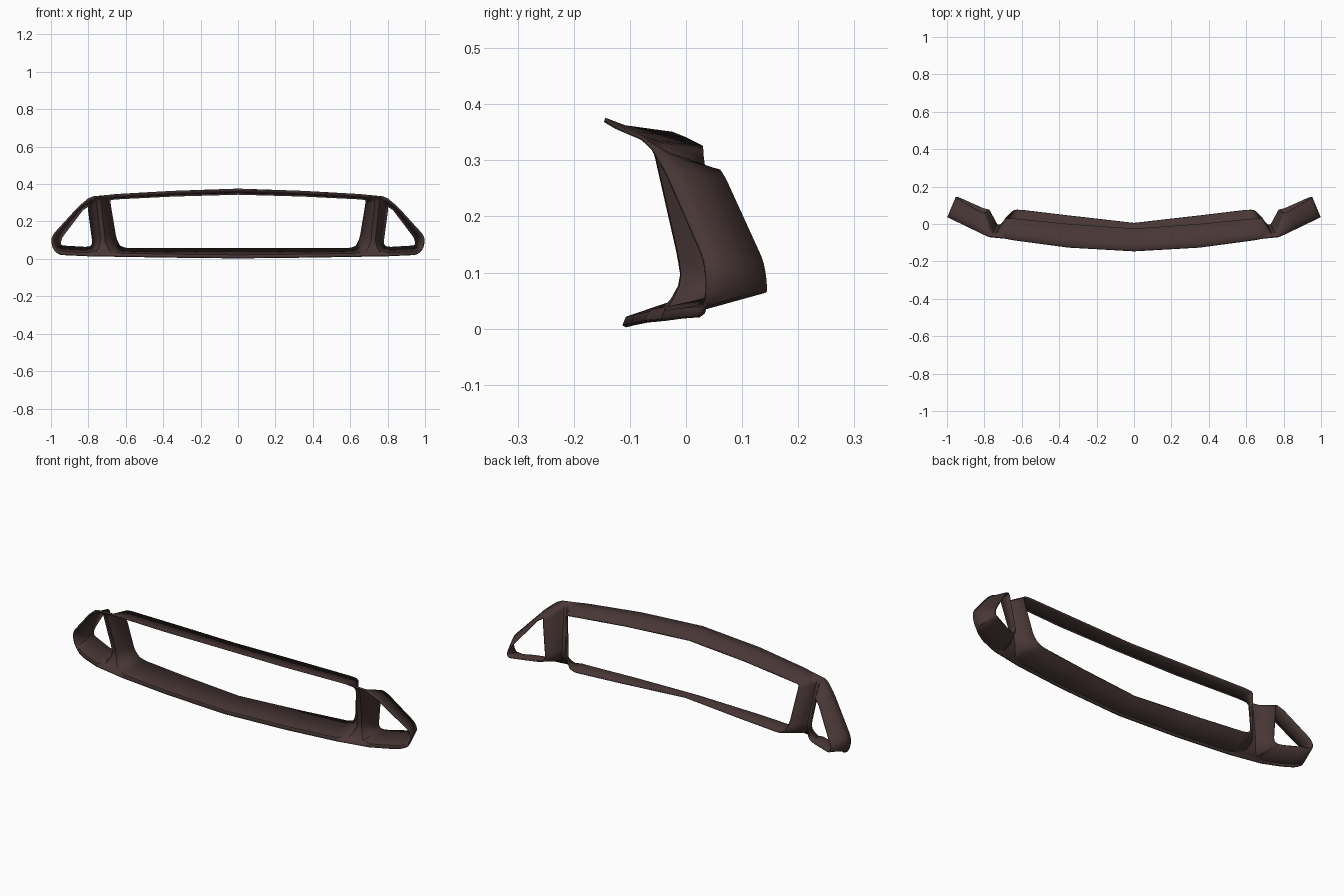
import bpy, bmesh
from mathutils import Vector

cube = bpy.data.objects.get("Cube")
if cube:
    bpy.data.objects.remove(cube)

# One flat colour for the whole moulding
mat = bpy.data.materials.new("dark_brown_plastic")
mat.use_nodes = True
colour = (0.065, 0.038, 0.037, 1)
mat.diffuse_color = colour
bsdf = mat.node_tree.nodes["Principled BSDF"]
bsdf.inputs["Base Color"].default_value = colour
bsdf.inputs["Roughness"].default_value = 0.7

# Each rib runs from the front lip (x, y, z) to the rear lip (x, y, z)
main_opening = [
    (0, -.145, .372, 0, -.025, .347),
    (.35, -.125, .36, .35, 0, .337),
    (.65, -.085, .343, .65, .03, .322),
    (.70, -.075, .338, .685, .03, .318),
    (.735, -.055, .32, .685, .03, .30),
    (.715, -.012, .13, .655, .06, .12),
    (.712, -.005, .085, .645, .068, .09),
    (.69, -.03, .04, .63, .075, .065),
    (.64, -.07, .013, .60, .075, .055),
    (.35, -.095, .008, .35, .045, .053),
    (0, -.11, .004, 0, .005, .055),
]
side_opening = [
    (.80, -.058, .32, .805, .06, .28),
    (.765, -.072, .335, .80, .055, .28),
    (.755, -.052, .315, .80, .06, .27),
    (.735, -.010, .13, .78, .072, .12),
    (.732, -.004, .085, .775, .075, .085),
    (.75, -.025, .04, .785, .077, .066),
    (.79, -.045, .015, .81, .085, .06),
    (.90, -.005, .02, .91, .13, .066),
    (.955, .028, .022, .94, .143, .068),
    (.985, .036, .05, .95, .143, .075),
    (.997, .036, .10, .95, .141, .095),
    (.985, .03, .13, .94, .136, .12),
    (.85, -.035, .278, .83, .07, .265),
    (.80, -.058, .32, .805, .06, .28),
]


def round_corners(ribs, radius=.015):
    """Replace every inner rib by two, a short way along each neighbour."""
    ribs = [Vector(r) for r in ribs]
    out = [ribs[0]]
    for before, here, after in zip(ribs, ribs[1:], ribs[2:]):
        for other in (before, after):
            step = other - here
            out.append(here + step * min(.25, radius / step.length))
    return out + [ribs[-1]]


def section(rib):
    """Front, bend and rear points of a rib."""
    front, rear = Vector(rib[:3]), Vector(rib[3:])
    if front.z < .03:
        share, lift = .05, .012
    elif front.z > .31:
        share, lift = .3, -.006
    else:
        share, lift = .3, 0
    return front, front.lerp(rear, share) + Vector((0, 0, lift)), rear


def skin(bm, rows):
    """Quads across neighbouring rows of points."""
    grid = [[bm.verts.new(p) for p in row] for row in rows]
    for a, b in zip(grid, grid[1:]):
        for i in range(len(a) - 1):
            bm.faces.new((a[i], a[i + 1], b[i + 1], b[i]))


bm = bmesh.new()
main = [section(r) for r in round_corners(main_opening)]
side = [section(r) for r in round_corners(side_opening)]
skin(bm, main)
skin(bm, side)

# Narrow pillar nose joining the two openings
skin(bm, [(m[0], s[0]) for m, s in zip(main[5:17], side[1:13])])
bmesh.ops.remove_doubles(bm, verts=bm.verts, dist=.0005)
bmesh.ops.recalc_face_normals(bm, faces=bm.faces)

mesh = bpy.data.meshes.new("grille_frame")
bm.to_mesh(mesh)
bm.free()
mesh.materials.append(mat)
frame = bpy.data.objects.new("grille_frame", mesh)
bpy.context.collection.objects.link(frame)

# Other half and sheet thickness
mirror = frame.modifiers.new("mirror", "MIRROR")
mirror.merge_threshold = .001
shell = frame.modifiers.new("thickness", "SOLIDIFY")
shell.thickness = .008
shell.offset = 0

bpy.ops.object.select_all(action="DESELECT")
frame.select_set(True)
bpy.context.view_layer.objects.active = frame
bpy.ops.object.shade_smooth_by_angle(angle=.6)
